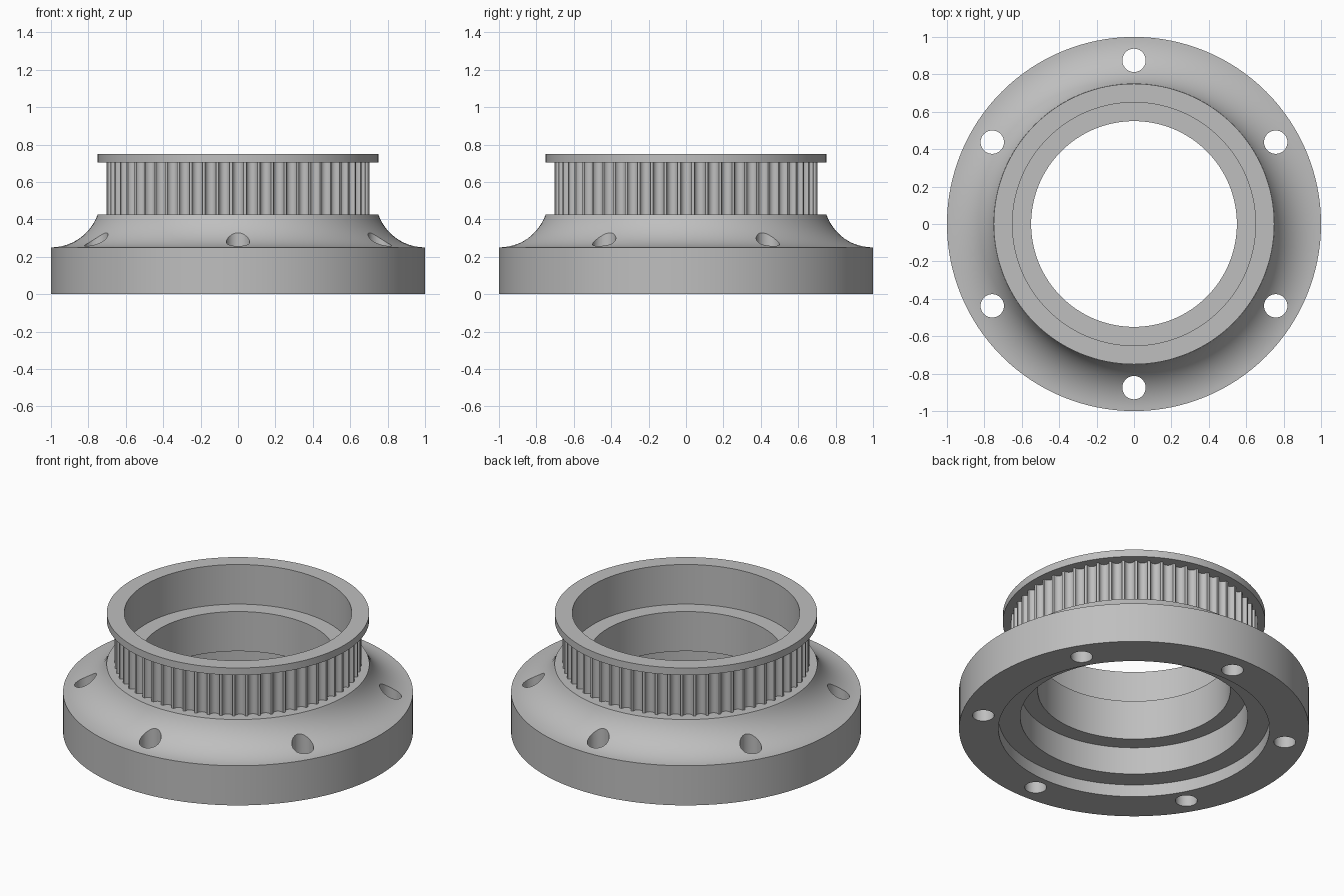
import bpy, bmesh, math

if "Cube" in bpy.data.objects:
    bpy.data.objects.remove(bpy.data.objects["Cube"])

SEG = 128      # sides of the turned body
TEETH = 60     # grooves around the belt track
ROOT, TIP = 0.675, 0.705
Z_LOW, Z_HIGH = 0.425, 0.705

grey = bpy.data.materials.new("plain grey")
grey.diffuse_color = (0.52, 0.52, 0.52, 1)
grey.use_nodes = True
grey.node_tree.nodes["Principled BSDF"].inputs["Base Color"].default_value = grey.diffuse_color


def make_object(name, bm):
    mesh = bpy.data.meshes.new(name)
    bm.to_mesh(mesh)
    bm.free()
    mesh.materials.append(grey)
    obj = bpy.data.objects.new(name, mesh)
    bpy.context.collection.objects.link(obj)
    return obj


def smooth(obj, angle):
    bpy.ops.object.select_all(action='DESELECT')
    obj.select_set(True)
    bpy.context.view_layer.objects.active = obj
    bpy.ops.object.shade_smooth_by_angle(angle=math.radians(angle))


def turn(profile):
    """Revolve a closed (radius, height) profile about z."""
    bm = bmesh.new()
    rings = []
    for i in range(SEG):
        a = 2 * math.pi * i / SEG
        rings.append([bm.verts.new((r * math.cos(a), r * math.sin(a), z)) for r, z in profile])
    n = len(profile)
    for i in range(SEG):
        p, q = rings[i], rings[(i + 1) % SEG]
        for j in range(n):
            k = (j + 1) % n
            bm.faces.new((p[j], q[j], q[k], p[k]))
    bmesh.ops.recalc_face_normals(bm, faces=bm.faces)
    return bm


# Turned body: base disc, concave shoulder, belt core, top flange, stepped bore
R = 0.265
end = math.acos((0.25 + R - Z_LOW) / R)
shoulder = [(1 - R * math.sin(end * i / 14), 0.25 + R - R * math.cos(end * i / 14))
            for i in range(15)]
profile = [(0.775, 0), (1, 0)] + shoulder + [
    (ROOT, Z_LOW), (ROOT, Z_HIGH), (0.75, Z_HIGH), (0.75, 0.75),
    (0.65, 0.75), (0.65, 0.5), (0.55, 0.5), (0.55, 0.25),
    (0.65, 0.25), (0.65, 0.077), (0.775, 0.077)]
body = make_object("flanged_body", turn(profile))

# Six bolt holes through the base
bm = bmesh.new()
for i in range(6):
    a = math.radians(90 + 60 * i)
    new = bmesh.ops.create_cone(bm, cap_ends=True, segments=40, radius1=0.0625,
                                radius2=0.0625, depth=1)["verts"]
    bmesh.ops.translate(bm, verts=new, vec=(0.875 * math.cos(a), 0.875 * math.sin(a), 0.25))
cutter = make_object("bolt_hole_cutter", bm)
mod = body.modifiers.new("bolt_holes", 'BOOLEAN')
mod.operation, mod.solver, mod.object = 'DIFFERENCE', 'EXACT', cutter
bpy.context.view_layer.objects.active = body
bpy.ops.object.modifier_apply(modifier=mod.name)
bpy.data.objects.remove(cutter)

# Open the core wall that the toothed track replaces
bm = bmesh.new()
bm.from_mesh(body.data)
core = [f for f in bm.faces
        if all(abs(math.hypot(v.co.x, v.co.y) - ROOT) < 0.002 for v in f.verts)]
bmesh.ops.delete(bm, geom=core, context='FACES')
bm.to_mesh(body.data)
bm.free()
smooth(body, 30)

# Toothed belt track: rounded grooves between narrow lands
pitch = 2 * math.pi / TEETH
half = 0.40 * pitch
outline = []
for i in range(TEETH):
    mid = -math.pi / 2 + i * pitch
    for j in range(11):
        t = math.pi * j / 10
        outline.append((TIP - (TIP - ROOT) * math.sin(t), mid - half * math.cos(t)))
bm = bmesh.new()
low, high = [[bm.verts.new((r * math.cos(a), r * math.sin(a), z)) for r, a in outline]
             for z in (Z_LOW, Z_HIGH)]
for i in range(len(outline)):
    k = (i + 1) % len(outline)
    bm.faces.new((low[i], low[k], high[k], high[i]))
smooth(make_object("toothed_belt_track", bm), 35)
